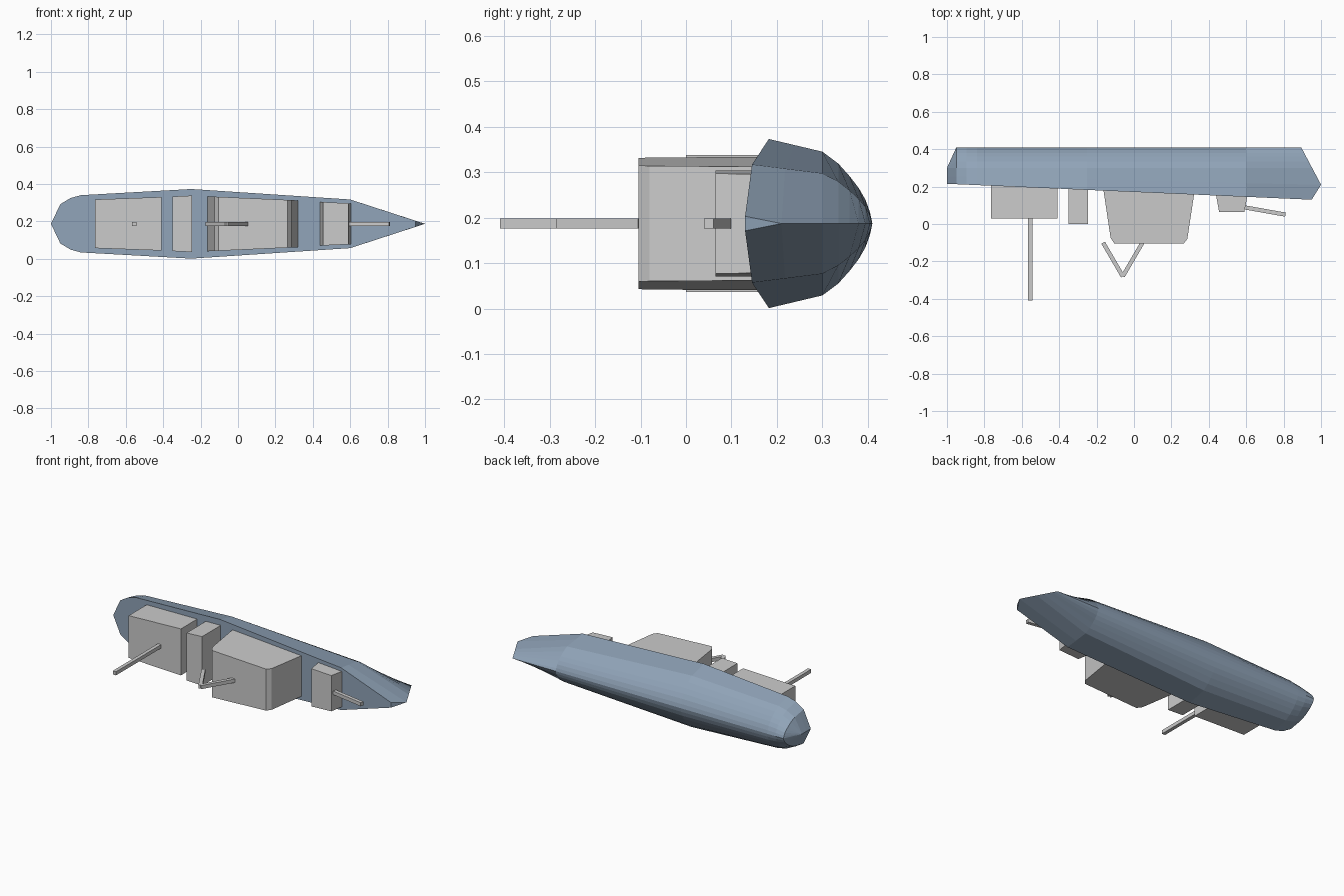
import bpy, bmesh, math
from mathutils import Vector

if "Cube" in bpy.data.objects:
    bpy.data.objects.remove(bpy.data.objects["Cube"])

ZC = 0.187  # centreline height: the ship lies on its side, deck facing -y


def deck_y(x):
    return 0.215 - 0.0436 * (x + 1)


def finish(name, bm, mat=None):
    bmesh.ops.remove_doubles(bm, verts=bm.verts[:], dist=1e-5)
    bmesh.ops.dissolve_degenerate(bm, edges=bm.edges[:], dist=1e-5)
    bmesh.ops.recalc_face_normals(bm, faces=bm.faces[:])
    me = bpy.data.meshes.new(name)
    bm.to_mesh(me)
    bm.free()
    ob = bpy.data.objects.new(name, me)
    bpy.context.collection.objects.link(ob)
    if mat:
        me.materials.append(mat)
    return ob


def prism(name, profile, half_l, half_r):
    """Extrude an xy profile across the beam; half width varies along x."""
    x0, x1 = min(p[0] for p in profile), max(p[0] for p in profile)
    bm = bmesh.new()
    rings = []
    for s in (-1, 1):
        rings.append([bm.verts.new((x, y, ZC + s * (half_l + (half_r - half_l) * (x - x0) / (x1 - x0))))
                      for x, y in profile])
    for ring in rings:
        bm.faces.new(ring)
    n = len(profile)
    for i in range(n):
        j = (i + 1) % n
        bm.faces.new((rings[0][i], rings[0][j], rings[1][j], rings[1][i]))
    return finish(name, bm)


def bar(name, a, b, t=0.011):
    """Square bar between two xy points on the centreline."""
    a, b = Vector(a), Vector(b)
    d = (b - a).normalized() * t
    n = Vector((-d.y, d.x))
    return prism(name, [tuple(p) for p in (a + n, a - n, b - n, b + n)], t, t)


# Hull: cross-sections swept along the length, (depth, width factor) per level
hull_mat = bpy.data.materials.new("hull_blue")
hull_mat.diffuse_color = (0.28, 0.37, 0.48, 1)
hull_mat.use_nodes = True
hull_mat.node_tree.nodes["Principled BSDF"].inputs["Base Color"].default_value = hull_mat.diffuse_color
lower = [(0.30, 0.85), (0.335, 0.71), (0.36, 0.56), (0.38, 0.42),
         (0.395, 0.28), (0.405, 0.13), (0.41, 0)]
stations = [(-0.95, 0.105), (-0.895, 0.138), (-0.84, 0.153), (-0.25, 0.186), (0.6, 0.13)]


def section(x, half):
    d = deck_y(x)
    mid = (d + 0.47 * (0.30 - d), 1 - 0.47 * 0.15)
    return [(x, y, half * w) for y, w in [(d, 1), mid] + lower]


stern = [(-1, 0.215, 0), (-1, 0.255, 0)] + [(-1, 0.30, 0)] * len(lower)
bow = [(0.95, 0.13, 0.016), (1, 0.21, 0)] + [(1 - 0.53 * (y - 0.21), y, 0) for y, w in lower]
cols = [stern] + [section(*s) for s in stations] + [bow]

bm = bmesh.new()
deck = []
for s in (1, -1):
    grid = [[bm.verts.new((x, y, ZC + s * z)) for x, y, z in c] for c in cols]
    for a, b in zip(grid, grid[1:]):
        for i in range(len(a) - 1):
            bm.faces.new((a[i], b[i], b[i + 1], a[i + 1]))
    deck.append([g[0] for g in grid])
# deck strips and the small cut at the stem
for i in range(len(cols) - 1):
    bm.faces.new((deck[0][i], deck[0][i + 1], deck[1][i + 1], deck[1][i]))
tip = bm.verts.new((1, 0.21, ZC))
bm.faces.new((deck[0][-1], deck[1][-1], tip))
hull = finish("hull", bm, hull_mat)

# Deckhouses
def house(name, x0, x1, top, half_l, half_r):
    return prism(name, [(x0, deck_y(x0) + 0.01), (x0, top), (x1, top), (x1, deck_y(x1) + 0.01)],
                 half_l, half_r)


house("aft_deckhouse", -0.765, -0.41, 0.03, 0.13, 0.143)
house("narrow_deckhouse", -0.35, -0.245, 0.0, 0.146, 0.151)
prism("main_superstructure",
      [(-0.165, 0.19), (-0.16, 0.16), (-0.125, -0.075), (-0.105, -0.105),
       (0.265, -0.105), (0.285, -0.08), (0.32, 0.15), (0.325, 0.17)], 0.147, 0.125)
prism("fore_deckhouse",
      [(0.437, 0.165), (0.455, 0.065), (0.59, 0.065), (0.607, 0.155)], 0.117, 0.109)

# Masts and bow pole
bar("aft_mast", (-0.555, 0.04), (-0.555, -0.409))
bar("mast_leg_rear", (-0.165, -0.10), (-0.06, -0.28))
bar("mast_leg_front", (0.045, -0.10), (-0.06, -0.28))
bar("fore_pole", (0.585, 0.09), (0.81, 0.05))
